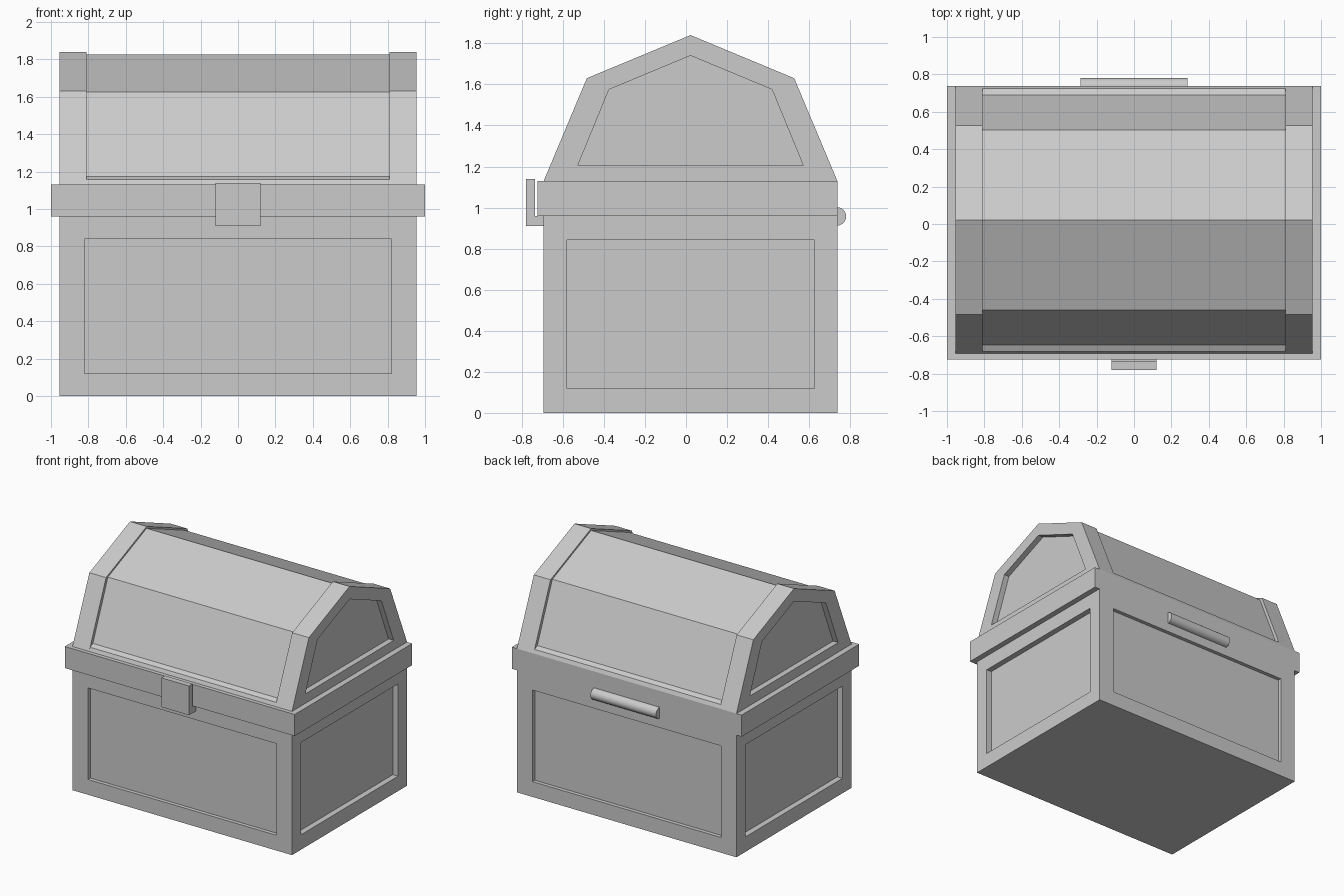
import bpy, bmesh, math
from mathutils import Vector

if "Cube" in bpy.data.objects:
    bpy.data.objects.remove(bpy.data.objects["Cube"])


def finish(bm, name):
    bmesh.ops.recalc_face_normals(bm, faces=bm.faces)
    me = bpy.data.meshes.new(name)
    bm.to_mesh(me)
    bm.free()
    ob = bpy.data.objects.new(name, me)
    bpy.context.collection.objects.link(ob)
    return ob


def loft(name, rings):
    """Skin a list of (x, yz_profile) rings and cap both ends."""
    bm = bmesh.new()
    loops = [[bm.verts.new((x, y, z)) for y, z in prof] for x, prof in rings]
    n = len(loops[0])
    for a, b in zip(loops, loops[1:]):
        for i in range(n):
            j = (i + 1) % n
            bm.faces.new((a[i], a[j], b[j], b[i]))
    bm.faces.new(loops[0])
    bm.faces.new(loops[-1])
    return finish(bm, name)


def box_bm(lo, hi):
    bm = bmesh.new()
    bmesh.ops.create_cube(bm, size=1)
    lo, hi = Vector(lo), Vector(hi)
    for v in bm.verts:
        v.co = (lo + hi) / 2 + v.co * (hi - lo)
    bm.normal_update()
    return bm


def recess(bm, face, scale, depth):
    """Shrink a panel inside a face, then push it inwards."""
    normal, centre = face.normal.copy(), face.calc_center_median()
    face = bmesh.ops.extrude_discrete_faces(bm, faces=[face])["faces"][0]
    for v in face.verts:
        v.co = centre + (v.co - centre) * Vector(scale)
    face = bmesh.ops.extrude_discrete_faces(bm, faces=[face])["faces"][0]
    for v in face.verts:
        v.co -= normal * depth


# Chest body with a recessed panel on all four sides
bm = box_bm((-0.955, -0.693, 0), (0.955, 0.737, 0.96))
for f in [f for f in bm.faces if abs(f.normal.z) < 0.5]:
    if abs(f.normal.y) > 0.5:
        recess(bm, f, (0.82 / 0.955, 1, 0.75), 0.03)
    else:
        recess(bm, f, (1, 0.843, 0.755), 0.045)
finish(bm, "chest_body")

# Rim band under the lid
finish(box_bm((-1, -0.724, 0.96), (1, 0.737, 1.13)), "lid_rim")

# Raised lid ends with a recessed gable panel
outer = [(-0.693, 1.13), (-0.483, 1.63), (0.022, 1.84), (0.527, 1.63), (0.737, 1.13)]
inner = [(-0.527, 1.205), (-0.375, 1.575), (0.022, 1.74), (0.419, 1.575), (0.571, 1.205)]
for side, s in (("left", -1), ("right", 1)):
    loft("lid_end_" + side, [(s * 0.81, outer), (s * 0.955, outer),
                             (s * 0.955, inner), (s * 0.91, inner)])

# Lower middle of the lid, with a small ledge along the bottom
half = [(0.715, 1.13), (0.703, 1.158), (0.668, 1.175), (0.481, 1.625)]
c = 0.022
middle = [(c - y, z) for y, z in half] + [(c, 1.825)] + [(c + y, z) for y, z in reversed(half)]
loft("lid_middle", [(-0.81, middle), (0.81, middle)])

# Hooked latch on the front
latch = [(-0.78, 0.91), (-0.693, 0.91), (-0.693, 0.96), (-0.735, 0.96), (-0.735, 1.14), (-0.78, 1.14)]
loft("latch", [(-0.12, latch), (0.12, latch)])

# Round hinge on the back
hinge = [(0.735 + 0.045 * math.cos(a), 0.957 + 0.045 * math.sin(a))
         for a in (i * math.tau / 24 for i in range(24))]
ob = loft("hinge", [(-0.285, hinge), (0.285, hinge)])
bpy.context.view_layer.objects.active = ob
ob.select_set(True)
bpy.ops.object.shade_smooth_by_angle(angle=math.radians(30))
